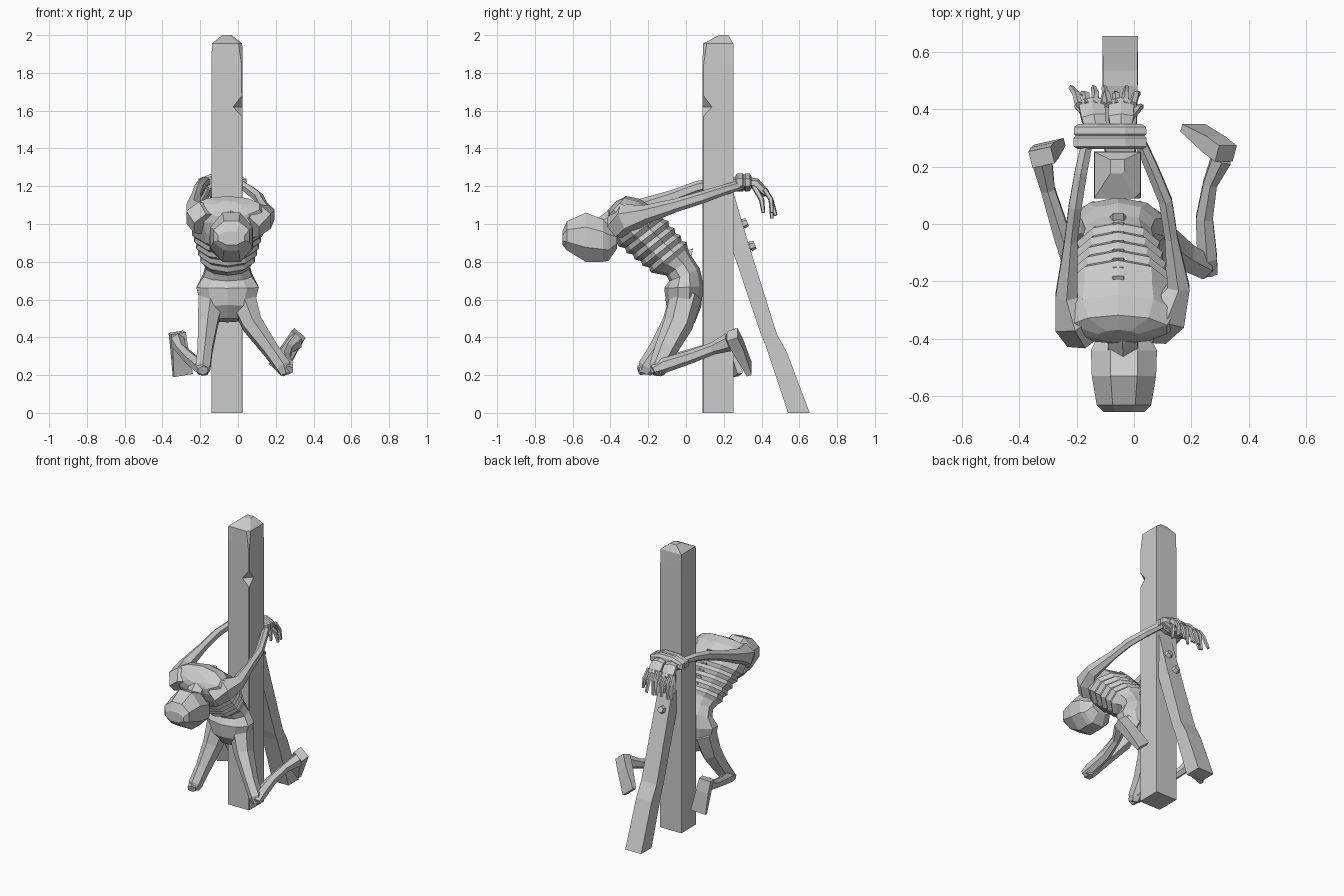
import bpy, bmesh, math
from mathutils import Vector as V


def loft(name, rings):
    """Skin a list of equal-length point rings and cap both ends."""
    bm = bmesh.new()
    vs = [[bm.verts.new(p) for p in r] for r in rings]
    n = len(vs[0])
    for a, b in zip(vs, vs[1:]):
        for i in range(n):
            j = (i + 1) % n
            bm.faces.new((a[i], a[j], b[j], b[i]))
    bm.faces.new(vs[0][::-1])
    bm.faces.new(vs[-1])
    bmesh.ops.recalc_face_normals(bm, faces=bm.faces)
    me = bpy.data.meshes.new(name)
    bm.to_mesh(me)
    bm.free()
    ob = bpy.data.objects.new(name, me)
    bpy.context.collection.objects.link(ob)
    return ob


def section(cx, f, b, hw, n=8):
    """Ring spanning from front (y,z) to back (y,z), half-width hw in x."""
    f, b = V((cx, *f)), V((cx, *b))
    c, d, k = (f + b) / 2, (b - f) / 2, 1 / math.cos(math.pi / n)
    ang = [math.tau * (i + .5) / n for i in range(n)]
    return [c + (V((hw, 0, 0)) * math.cos(a) + d * math.sin(a)) * k for a in ang]


def tube(name, pts, n=6):
    """Tapered limb through (x, y, z, half-width, half-depth) points."""
    ps = [V(p[:3]) for p in pts]
    rings = []
    for i, p in enumerate(ps):
        d = (ps[min(i + 1, len(ps) - 1)] - ps[max(i - 1, 0)]).normalized()
        x = V((1, 0, 0))
        u = (x - d * d.dot(x)).normalized()
        v = d.cross(u)
        rings.append([p + u * pts[i][3] * math.cos(a) + v * pts[i][4] * math.sin(a)
                      for a in [math.tau * (k + .5) / n for k in range(n)]])
    return loft(name, rings)


# Post with a notched front corner and a worn top
def post_ring(z, e, s=1.0, dy=0.0):
    c = V((-.058, .17 + dy, z))
    h = .082 * s
    return [c + V(p) for p in ((-h, -h, 0), (h - e, -h, 0), (h, -h + e, 0), (h, h, 0), (-h, h, 0))]


loft("post", [post_ring(z, e, s, dy) for z, e, s, dy in (
    (0, .004, 1, 0), (1.57, .004, 1, 0), (1.62, .05, 1, 0), (1.68, .004, 1, 0),
    (1.85, .006, 1, 0), (1.955, .02, .98, 0), (2.0, .01, .3, .03))])

# Leaning brace and its pegs
loft("brace", [section(-.048, f, b, w, 4) for f, b, w in (
    ((.54, 0), (.655, 0), .062), ((.42, .36), (.535, .32), .06), ((.395, .42), (.48, .42), .06),
    ((.24, .88), (.33, .9), .055), ((.22, 1.12), (.25, 1.17), .05))])
for i, (x, y, z) in enumerate(((-.03, .31, 1.0), (-.055, .35, .88))):
    tube(f"peg_{i}", [(x, y - .07, z - .02, .018, .018), (x, y - .01, z, .018, .018),
                      (x, y - .01, z, .027, .027), (x, y + .015, z + .01, .022, .022)])

# Torso: pelvis, waist, stepped ribs, shoulders
body = [((-.05, .50), (.045, .48), .07), ((-.10, .57), (.075, .56), .14),
        ((-.11, .66), (.088, .67), .165), ((-.085, .70), (.07, .76), .128),
        ((-.10, .73), (.03, .82), .115)]
F0, F1, B0, B1 = V((-.15, .74)), V((-.36, .91)), V((.005, .87)), V((-.16, 1.06))
for i in range(5):
    for t, g in ((i / 5, 0), (i / 5 + .1, .014)):
        f, b = F0.lerp(F1, t), B0.lerp(B1, t)
        out = (b - f).normalized() * g
        body.append((f - out, b + out, .125 + .055 * t + g))
body += [((-.385, .94), (-.19, 1.09), .19), ((-.41, 1.0), (-.25, 1.13), .2),
         ((-.415, 1.04), (-.32, 1.145), .17), ((-.41, 1.07), (-.37, 1.12), .07)]
loft("torso", [section(-.055, f, b, w, 10) for f, b, w in body])

# Spine knobs along the back
for i in range(8):
    t = i / 7
    p = V((-.055, .02, .86)).lerp(V((-.055, -.2, 1.09)), t)
    loft(f"spine_knob_{i}", [section(p.x, (p.y - .02, p.z - .025), (p.y + .008, p.z - .028), .028, 4),
                             section(p.x, (p.y - .02, p.z - .005), (p.y + .018, p.z + .012), .018, 4)])

# Neck and bowed head
tube("neck", [(-.045, -.3, 1.07, .08, .06), (-.04, -.39, 1.02, .06, .055), (-.035, -.48, .95, .06, .055)])
loft("head", [section(-.035, (y, lo), (y, hi), w) for y, lo, hi, w in (
    (-.655, .89, .96, .07), (-.63, .86, 1.015, .095), (-.53, .80, 1.06, .112),
    (-.44, .80, 1.025, .115), (-.41, .805, 1.0, .10), (-.365, .87, .96, .07))])

# Arms drawn back around the post
tube("right_arm", [(.06, -.37, .98, .07, .07), (.11, -.31, 1.03, .085, .085), (.155, -.22, 1.05, .045, .05),
                   (.13, -.05, 1.1, .026, .035), (.11, .08, 1.14, .026, .033),
                   (.06, .2, 1.18, .025, .028), (.015, .3, 1.21, .022, .025)])
tube("left_arm", [(-.17, -.38, 1.0, .08, .075), (-.205, -.33, 1.05, .085, .08), (-.235, -.25, 1.08, .045, .05),
                  (-.22, -.06, 1.15, .026, .033), (-.205, .06, 1.195, .026, .033),
                  (-.185, .18, 1.22, .025, .028), (-.16, .3, 1.225, .022, .025)])

# Rope binding the wrists
loft("wrist_rope", [section(-.083, (y, 1.22 - h), (y, 1.22 + h), w) for y, h, w in (
    (.262, .035, .115), (.27, .048, .127), (.3, .048, .127), (.307, .042, .12),
    (.314, .048, .127), (.338, .046, .125), (.348, .03, .11))])

# Hands with drooping fingers
for side, x, lean in (("left", -.13, -.05), ("right", -.045, .0)):
    tube(f"{side}_palm", [(x, .32, 1.22, .04, .03), (x + lean * .2, .37, 1.215, .05, .028),
                          (x + lean * .4, .425, 1.16, .052, .022)])
    for k in range(4):
        s = (k - 1.5) * .028
        fx = x + lean * .4 + s
        tip = 1.03 + .015 * abs(k - 1)
        tube(f"{side}_finger_{k}", [(fx, .415, 1.185, .014, .014), (fx + s * .2, .45, 1.13, .014, .014),
                                    (fx + s * .4 + lean * .2, .475 - .02 * (k % 2), tip, .01, .01)], 5)
    sx = -1 if side == "left" else 1
    tube(f"{side}_thumb", [(x + sx * .02, .36, 1.2, .015, .016), (x + sx * .055, .4, 1.13, .015, .015),
                           (x + sx * .07, .41, 1.06, .01, .01)], 5)

# Kneeling legs: thigh and shin
tube("left_thigh", [(-.14, 0, .62, .08, .085), (-.16, -.05, .47, .06, .078), (-.175, -.14, .33, .045, .06),
                    (-.185, -.205, .245, .045, .05), (-.187, -.22, .21, .03, .035)])
tube("right_thigh", [(.02, 0, .62, .08, .085), (.075, -.04, .47, .06, .078), (.175, -.11, .33, .045, .06),
                     (.24, -.145, .245, .045, .05), (.255, -.15, .205, .03, .035)])
tube("left_shin", [(-.185, -.25, .225, .03, .025), (-.2, -.18, .245, .04, .04), (-.25, -.04, .285, .034, .035),
                   (-.3, .12, .335, .028, .032), (-.32, .22, .375, .04, .05)])
tube("right_shin", [(.265, -.175, .225, .03, .025), (.255, -.12, .25, .04, .04), (.245, .02, .295, .034, .035),
                    (.265, .14, .34, .028, .032), (.305, .23, .375, .04, .05)])


# Feet: slabs running from heel to toe
def foot(name, heel, toe, wide):
    heel, toe, w = V(heel), V(toe), V(wide).normalized()
    up = (toe - heel).cross(w).normalized()
    rings = []
    for t, hw, th in ((0, .04, .03), (.35, .042, .03), (1, .052, .014)):
        c = heel.lerp(toe, t)
        rings.append([c + w * a * hw + up * b * th for a, b in ((-1, -1), (1, -1), (1, 1), (-1, 1))])
    return loft(name, rings)


foot("left_foot", (-.322, .232, .425), (-.292, .275, .2), (.09, .02, .015))
foot("right_foot", (.32, .245, .415), (.205, .335, .23), (.06, 0, -.05))
